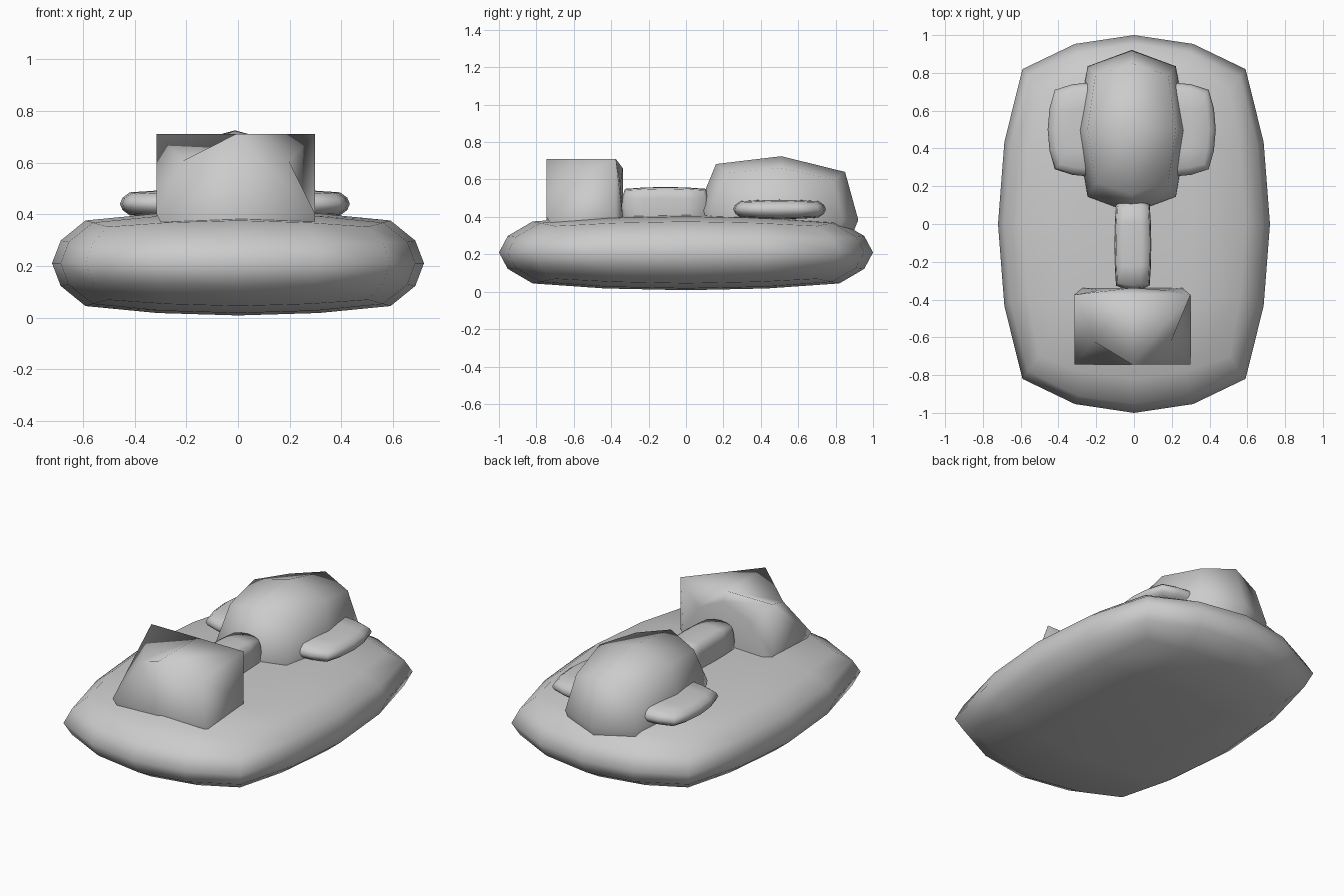
import bpy, bmesh, math
from mathutils import Matrix, Vector

if "Cube" in bpy.data.objects:
    bpy.data.objects.remove(bpy.data.objects["Cube"])


def puff(name, centre, half, e, c, cuts=3, tilt=0.0, reshape=None):
    """Rounded cube: e = how far edges reach out, c = how far corners reach out."""
    m = 1 - (1 - e) * 0.26
    shape = {
        (2, 0, 0): (1, 0, 0),
        (2, 1, 0): (m, 0.53 * e, 0),
        (2, 1, 1): (1 - (1 - e) * 0.5, 0.5 * e, 0.5 * e),
        (2, 2, 0): (e, e, 0),
        (2, 2, 1): ((2 * e + c) / 3, (2 * e + c) / 3, 0.55 * c),
        (2, 2, 2): (c, c, c),
    }
    bm = bmesh.new()
    bmesh.ops.create_cube(bm, size=2)
    bmesh.ops.subdivide_edges(bm, edges=bm.edges[:], cuts=cuts, use_grid_fill=True)
    rot = Matrix.Rotation(tilt, 3, 'X')
    for v in bm.verts:
        idx = [round(abs(a) * 2) for a in v.co]
        key = tuple(sorted(idx, reverse=True))
        value = dict(zip(key, shape[key]))
        p = Vector([math.copysign(value[i], a) for i, a in zip(idx, v.co)])
        if reshape:
            p = reshape(p)
        p = Vector([a * h for a, h in zip(p, half)])
        v.co = rot @ p + Vector(centre)
    bmesh.ops.recalc_face_normals(bm, faces=bm.faces[:])
    for f in bm.faces:
        f.smooth = True
    mesh = bpy.data.meshes.new(name)
    bm.to_mesh(mesh)
    bm.free()
    obj = bpy.data.objects.new(name, mesh)
    bpy.context.collection.objects.link(obj)
    return obj


def flatten_back(p):
    # rear half is squashed to a thin, slightly smaller plate
    if p.y > 0.01:
        return Vector((p.x * 0.86, p.y * 0.1, p.z * 0.84))
    return p


MID = -0.012

# Cushion base
puff("base_cushion", (0, 0, 0.21), (0.72, 1.0, 0.202), 0.82, 0.70)

# Faceted egg-like body
puff("body", (MID, 0.49, 0.41), (0.292, 0.432, 0.315), 0.80, 0.66, cuts=1,
     tilt=math.radians(-3.5))

# Side pads
for side, label in ((-1, "left"), (1, "right")):
    puff(label + "_side_pad", (MID + side * 0.21, 0.5, 0.44),
         (0.235, 0.25, 0.053), 0.84, 0.73)

# Neck bar between body and head
puff("neck", (-0.006, -0.11, 0.45), (0.098, 0.238, 0.11), 0.91, 0.84)

# Head block with cut corners
puff("head", (-0.008, -0.375, 0.4), (0.307, 0.37, 0.31), 1.0, 2 / 3, cuts=1,
     reshape=flatten_back)
